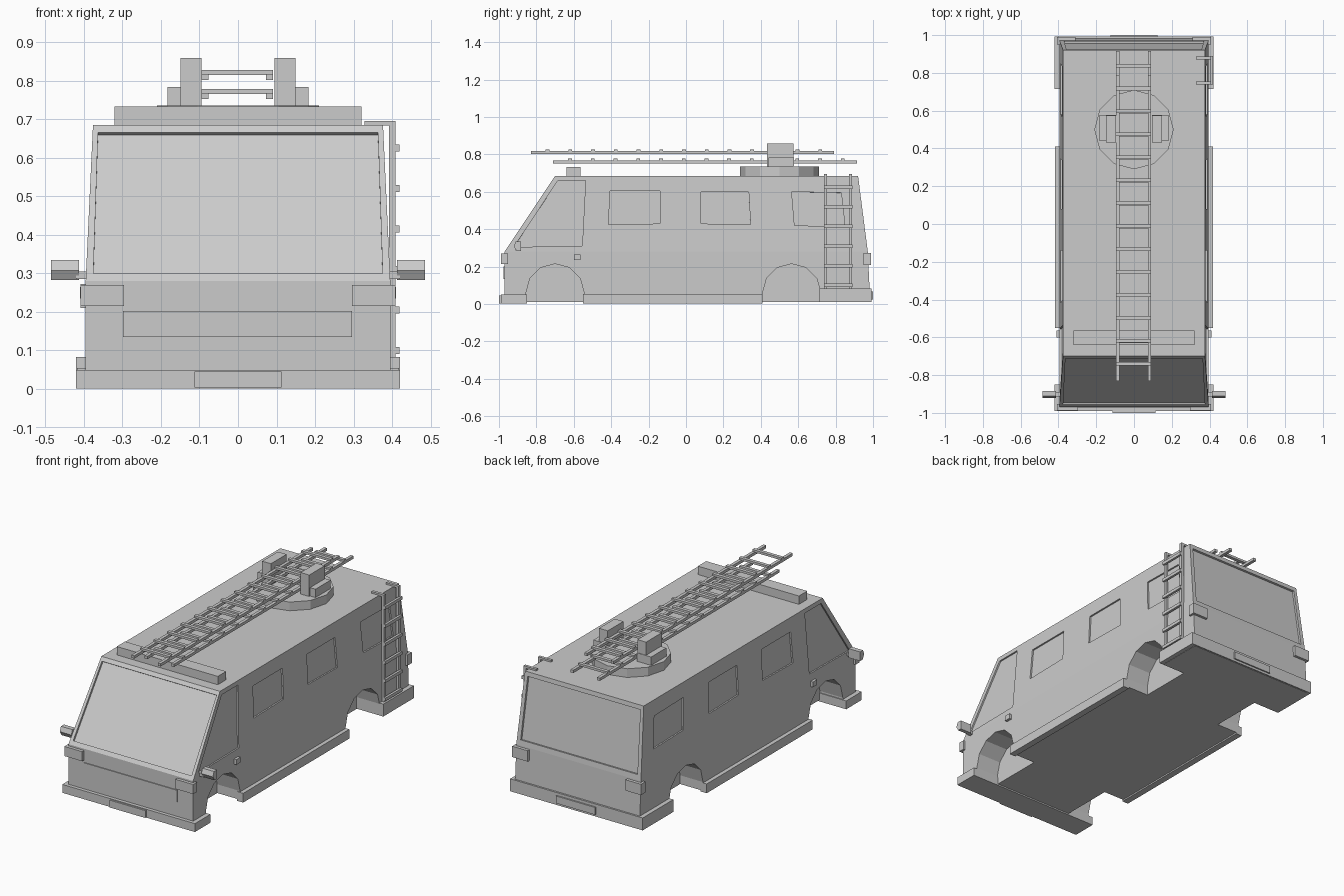
import bpy, bmesh, math
from mathutils import Vector

if "Cube" in bpy.data.objects:
    bpy.data.objects.remove(bpy.data.objects["Cube"], do_unlink=True)

GREY = (0.6, 0.6, 0.6, 1)
mat = bpy.data.materials.new("light grey")
mat.use_nodes = True
mat.diffuse_color = GREY
mat.node_tree.nodes["Principled BSDF"].inputs["Base Color"].default_value = GREY


def finish(bm, name):
    bmesh.ops.recalc_face_normals(bm, faces=bm.faces)
    mesh = bpy.data.meshes.new(name)
    bm.to_mesh(mesh)
    bm.free()
    mesh.materials.append(mat)
    obj = bpy.data.objects.new(name, mesh)
    bpy.context.collection.objects.link(obj)
    return obj


def loft(bm, rings):
    """Closed solid through rings of equal point count."""
    loops = [[bm.verts.new(p) for p in ring] for ring in rings]
    n = len(loops[0])
    for a, b in zip(loops, loops[1:]):
        for i in range(n):
            j = (i + 1) % n
            bm.faces.new((a[i], a[j], b[j], b[i]))
    bm.faces.new(loops[0][::-1])
    bm.faces.new(loops[-1])


def rect(hw, y0, y1, z):
    return [(-hw, y0, z), (hw, y0, z), (hw, y1, z), (-hw, y1, z)]


def add_box(bm, x, y, z):
    loft(bm, [[(x[0], y[0], h), (x[1], y[0], h), (x[1], y[1], h), (x[0], y[1], h)] for h in z])


def box(name, x, y, z):
    bm = bmesh.new()
    add_box(bm, x, y, z)
    return finish(bm, name)


def pair(name, x, y, z):
    box("left_" + name, x, y, z)
    box("right_" + name, (-x[1], -x[0]), y, z)


# Body: vertical lower half, tapered upper half
WAIST, ROOF = 0.28, 0.685
bm = bmesh.new()
loft(bm, [rect(0.395, -0.97, 0.985, 0.01), rect(0.395, -0.97, 0.972, WAIST),
          rect(0.376, -0.70, 0.92, ROOF)])
body = finish(bm, "body")


def up(z):
    return (z - WAIST) / (ROOF - WAIST)


def side_x(z):
    return 0.395 - 0.019 * up(z)


# Cutters for window recesses and wheel arches
cut = bmesh.new()


def recess(points, outward, depth):
    pts = [Vector(p) for p in points]
    n = (pts[1] - pts[0]).cross(pts[2] - pts[0]).normalized()
    if n.dot(Vector(outward)) < 0:
        n = -n
    loft(cut, [[p - n * depth for p in pts], [p + n * 0.01 for p in pts]])


side_windows = [
    [(-0.92, 0.305), (-0.555, 0.31), (-0.537, 0.66), (-0.685, 0.66)],
    [(-0.415, 0.425), (-0.14, 0.43), (-0.14, 0.605), (-0.405, 0.605)],
    [(0.08, 0.43), (0.345, 0.425), (0.335, 0.6), (0.08, 0.6)],
    [(0.58, 0.42), (0.85, 0.415), (0.83, 0.595), (0.565, 0.6)],
]
for s in (-1, 1):
    for outline in side_windows:
        recess([(s * side_x(z), y, z) for y, z in outline], (s, 0, 0), 0.009)
    for centre in (-0.70, 0.565):
        arch = [(centre - 0.155, -0.1), (centre + 0.155, -0.1)]
        arch += [(centre + 0.155 * math.cos(math.pi * i / 6),
                  0.06 + 0.155 * math.sin(math.pi * i / 6)) for i in range(7)]
        loft(cut, [[(s * x, y, z) for y, z in arch] for x in (0.25, 0.5)])


def end_window(zs, hws, y_low, y_high, outward):
    pts = []
    for z, hw in zip(zs, hws):
        y = y_low + (y_high - y_low) * up(z)
        row = [(-hw, y, z), (hw, y, z)]
        pts += row if not pts else row[::-1]
    recess(pts, outward, 0.012)


end_window((0.30, 0.665), (0.375, 0.363), -0.97, -0.70, (0, -1, 0))
end_window((0.31, 0.66), (0.37, 0.357), 0.972, 0.92, (0, 1, 0))

cutter = finish(cut, "recess_cutter")
cutter.hide_render = True
mod = body.modifiers.new("recesses", "BOOLEAN")
mod.operation = "DIFFERENCE"
mod.solver = "EXACT"
mod.object = cutter
bpy.context.view_layer.objects.active = body
bpy.ops.object.modifier_apply(modifier=mod.name)
bpy.data.objects.remove(cutter, do_unlink=True)

# Bumpers, sills and plates
box("front_bumper", (-0.42, 0.42), (-0.99, -0.85), (0.002, 0.05))
box("rear_bumper", (-0.42, 0.42), (0.715, 0.992), (0.012, 0.083))
pair("sill", (0.38, 0.418), (-0.55, 0.41), (0.002, 0.055))
box("front_number_plate", (-0.113, 0.113), (-1.0, -0.985), (0.004, 0.046))
box("rear_number_plate", (-0.125, 0.125), (0.985, 1.0), (0.025, 0.067))
box("grille_panel", (-0.298, 0.296), (-0.975, -0.965), (0.135, 0.202))

# Lights and mirrors
pair("headlight", (0.296, 0.408), (-0.988, -0.953), (0.215, 0.27))
pair("tail_light", (0.31, 0.408), (0.95, 0.99), (0.21, 0.272))
pair("side_indicator", (0.385, 0.41), (-0.60, -0.563), (0.235, 0.265))
pair("mirror_arm", (0.38, 0.42), (-0.912, -0.892), (0.285, 0.305))
for side, s in (("left", 1), ("right", -1)):
    bm = bmesh.new()
    shape = [(-0.905, 0.283), (-0.883, 0.283), (-0.883, 0.335), (-0.91, 0.335), (-0.92, 0.308)]
    loft(bm, [[(s * x, y, z) for y, z in shape] for x in (0.412, 0.485)])
    finish(bm, side + "_mirror")
box("roof_light_bar", (-0.32, 0.32), (-0.64, -0.565), (ROOF - 0.005, 0.733))

# Turntable and ladder mounts
bm = bmesh.new()
loft(bm, [[(0.21 * math.sin(math.tau * i / 12), 0.5 + 0.21 * math.cos(math.tau * i / 12), z)
           for i in range(12)] for z in (ROOF - 0.005, 0.735)])
finish(bm, "turntable")
pair("mount_step", (0.095, 0.183), (0.44, 0.577), (0.73, 0.783))
pair("mount_block", (0.094, 0.149), (0.432, 0.574), (0.73, 0.858))


# Roof ladders
def roof_ladder(name, y0, y1, z, first):
    bm = bmesh.new()
    for x in (-0.086, 0.082):
        add_box(bm, (x - 0.009, x + 0.009), (y0, y1), (z, z + 0.016))
    for i in range(13):
        y = first + i * 0.1215
        add_box(bm, (-0.095, 0.091), (y - 0.01, y + 0.01), (z + 0.013, z + 0.026))
    finish(bm, name)


roof_ladder("upper_roof_ladder", -0.83, 0.79, 0.801, -0.74)
roof_ladder("lower_roof_ladder", -0.71, 0.915, 0.752, -0.62)

# Side access ladder with hooks over the roof edge
bm = bmesh.new()
for y in (0.747, 0.88):
    add_box(bm, (0.392, 0.408), (y - 0.008, y + 0.008), (0.08, 0.695))
    add_box(bm, (0.328, 0.400), (y - 0.008, y + 0.008), (0.683, 0.695))
for i in range(6):
    z = 0.1 + i * 0.105
    add_box(bm, (0.405, 0.419), (0.738, 0.889), (z - 0.009, z + 0.009))
finish(bm, "side_ladder")
